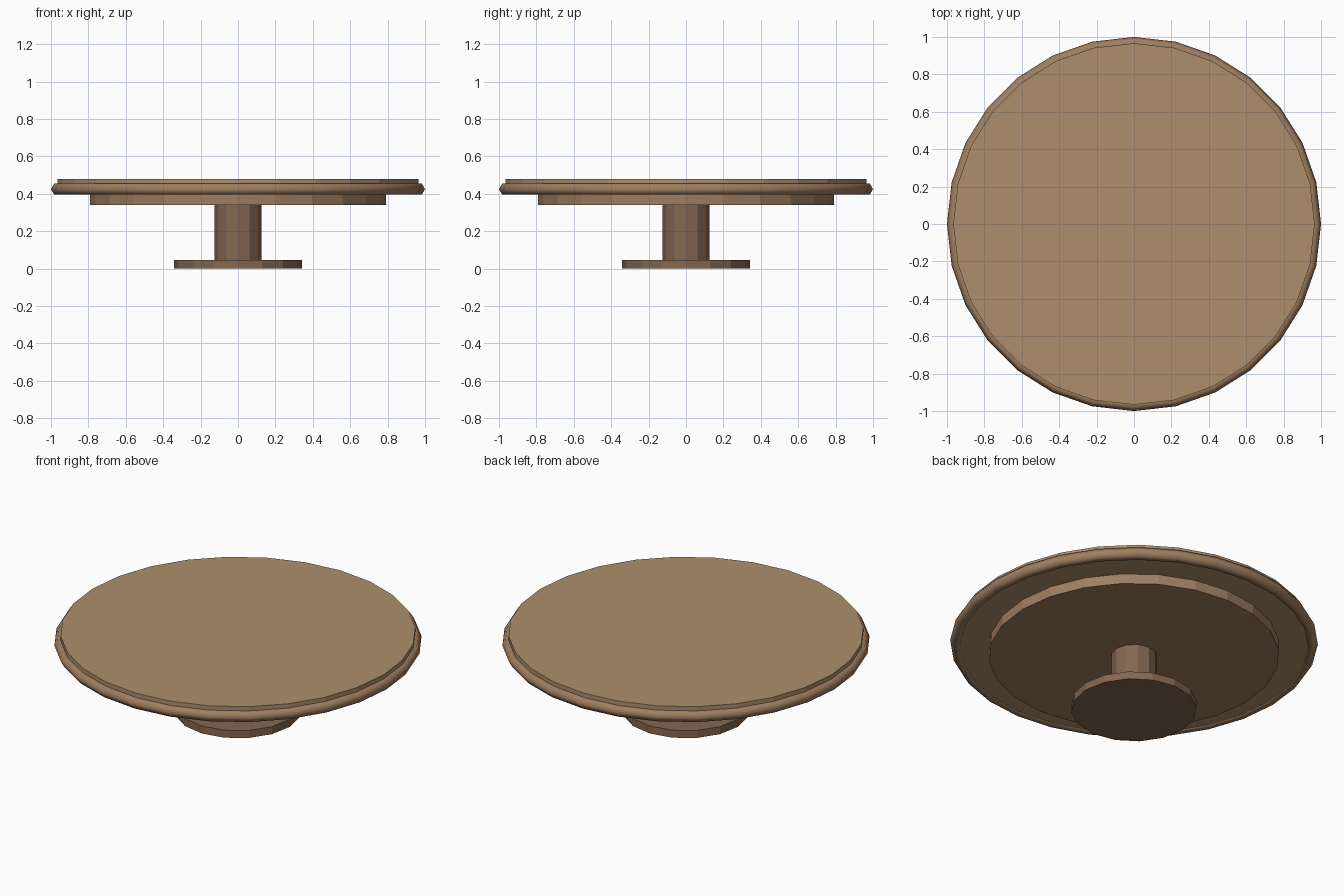
import bpy
import math

if "Cube" in bpy.data.objects:
    bpy.data.objects.remove(bpy.data.objects["Cube"])


def material(name, rgb):
    m = bpy.data.materials.new(name)
    m.diffuse_color = (*rgb, 1)
    m.use_nodes = True
    m.node_tree.nodes["Principled BSDF"].inputs["Base Color"].default_value = m.diffuse_color
    return m


light_wood = material("light_wood", (0.42, 0.275, 0.15))
mid_wood = material("mid_wood", (0.35, 0.21, 0.12))
dark_wood = material("dark_wood", (0.23, 0.135, 0.08))


def disc(name, sides, radius, z0, z1, mat):
    bpy.ops.mesh.primitive_cylinder_add(
        vertices=sides, radius=radius, depth=z1 - z0, location=(0, 0, (z0 + z1) / 2))
    ob = bpy.context.object
    ob.name = name
    ob.data.materials.append(mat)
    return ob


# Foot, column, under-table support and top board
disc("base_plate", 16, 0.342, 0.0, 0.045, dark_wood)
disc("column", 12, 0.125, 0.045, 0.34, dark_wood)
disc("support_disc", 24, 0.79, 0.34, 0.40, mid_wood)
disc("table_top", 28, 0.966, 0.40, 0.48, light_wood)

# Rounded rim around the board
bpy.ops.mesh.primitive_torus_add(
    major_segments=28, minor_segments=6, major_radius=0.966, minor_radius=0.034,
    location=(0, 0, 0.425))
rim = bpy.context.object
rim.name = "edge_rim"
rim.data.materials.append(mid_wood)
bpy.ops.object.shade_smooth_by_angle(angle=math.radians(65))
